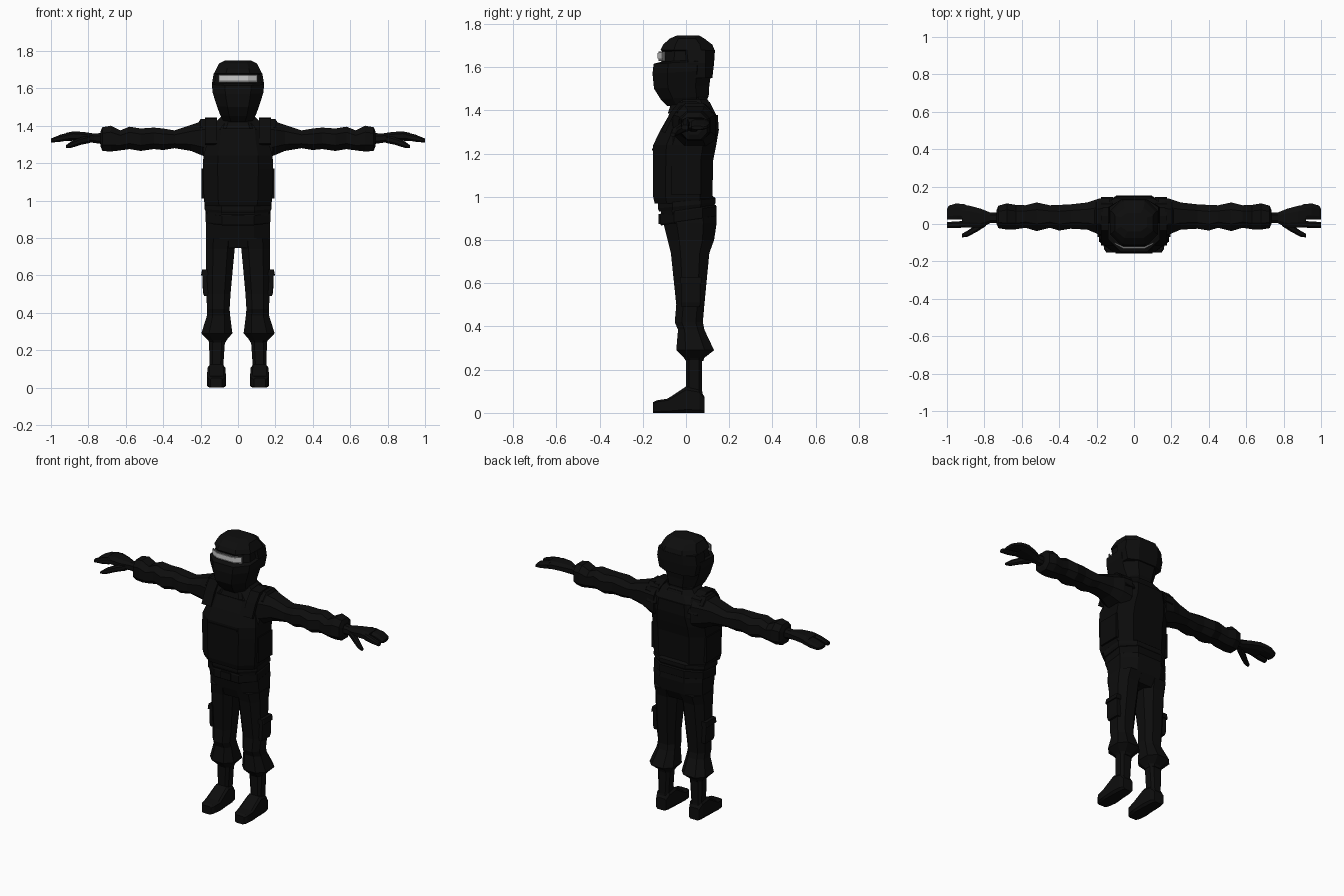
import bpy, bmesh, math
from mathutils import Vector, Matrix


def material(name, value):
    m = bpy.data.materials.new(name)
    m.diffuse_color = (value, value, value, 1)
    return m


CLOTH = material("black cloth", 0.0040)
VEST = material("vest black", 0.0033)
EYE = material("pale eye strip", 0.60)
RIM = material("grey eye rim", 0.16)


def finish(name, bm, mat, mirror=False):
    bmesh.ops.recalc_face_normals(bm, faces=bm.faces)
    me = bpy.data.meshes.new(name)
    bm.to_mesh(me)
    bm.free()
    me.materials.append(mat)
    ob = bpy.data.objects.new(name, me)
    bpy.context.collection.objects.link(ob)
    if mirror:
        ob.modifiers.new("mirror", 'MIRROR').use_mirror_merge = False
    return ob


def loft(name, rings, axis='z', chamfer=0.5, mat=CLOTH, mirror=False, tilt=0.0):
    """Join chamfered rectangles (position, a0, a1, b0, b1) along an axis.
    a and b are the two other axes in x, y, z order; tilt shears z by y."""
    bm = bmesh.new()
    k = 1 - chamfer
    unit = [(1, -k), (1, k), (k, 1), (-k, 1), (-1, k), (-1, -k), (-k, -1), (k, -1)]
    loops = []
    for p, a0, a1, b0, b1 in rings:
        loop = []
        for u, v in unit:
            a = (a0 + a1) / 2 + u * (a1 - a0) / 2
            b = (b0 + b1) / 2 + v * (b1 - b0) / 2
            co = {'x': (p, a, b), 'y': (a, p, b), 'z': (a, b, p + tilt * b)}[axis]
            loop.append(bm.verts.new(co))
        loops.append(loop)
    for lo, hi in zip(loops, loops[1:]):
        for i in range(8):
            j = (i + 1) % 8
            bm.faces.new((lo[i], lo[j], hi[j], hi[i]))
    bm.faces.new(loops[0])
    bm.faces.new(loops[-1])
    return finish(name, bm, mat, mirror)


def box(name, x, y, z, mat=CLOTH, mirror=False, rot=0.0):
    bm = bmesh.new()
    c = Vector(((x[0] + x[1]) / 2, (y[0] + y[1]) / 2, (z[0] + z[1]) / 2))
    s = Vector((x[1] - x[0], y[1] - y[0], z[1] - z[0]))
    bmesh.ops.create_cube(bm, size=1, matrix=Matrix.Translation(c)
                          @ Matrix.Rotation(rot, 4, 'X') @ Matrix.Diagonal(s).to_4x4())
    return finish(name, bm, mat, mirror)


def ribbon(name, path, width, thick, mat, mirror=False):
    """Flat strap following (y, z) points, with a centre x per point."""
    bm = bmesh.new()
    rows = []
    for i, (x, y, z) in enumerate(path):
        p, q = path[max(i - 1, 0)], path[min(i + 1, len(path) - 1)]
        t = Vector((0, q[1] - p[1], q[2] - p[2])).normalized()
        n = Vector((0, -t.z, t.y)) * thick
        c = Vector((x, y, z))
        w = Vector((width / 2, 0, 0))
        rows.append([bm.verts.new(v) for v in (c - w - n, c + w - n, c + w + n, c - w + n)])
    for a, b in zip(rows, rows[1:]):
        for i in range(4):
            j = (i + 1) % 4
            bm.faces.new((a[i], a[j], b[j], b[i]))
    bm.faces.new(rows[0])
    bm.faces.new(rows[-1])
    return finish(name, bm, mat, mirror)


# Torso and vest
loft("torso", [(0.90, -.165, .165, -.11, .12), (1.00, -.17, .17, -.13, .11),
               (1.20, -.18, .18, -.13, .12), (1.30, -.19, .19, -.10, .145),
               (1.38, -.18, .18, -.07, .14), (1.42, -.12, .12, -.06, .12),
               (1.45, -.09, .09, -.05, .10)], chamfer=.45)
loft("vest", [(.97, -.175, .175, -.145, .118), (1.0, -.182, .182, -.152, .122),
              (1.17, -.188, .188, -.152, .126), (1.24, -.185, .185, -.152, .14),
              (1.31, -.165, .165, -.118, .152), (1.38, -.155, .155, -.078, .147)],
     chamfer=.42, mat=VEST)
ribbon("shoulder_strap", [(.145, -.105, 1.30), (.145, -.068, 1.38), (.145, -.03, 1.43),
                          (.145, .04, 1.435), (.145, .10, 1.41), (.145, .135, 1.33)],
       .065, .010, VEST, True)
box("side_panel", (.17, .194), (-.07, .07), (1.01, 1.17), VEST, True)
box("chest_seam", (-.10, .10), (-.157, -.14), (1.215, 1.225), VEST)
loft("collar", [(1.385, -.125, .125, -.085, .13), (1.43, -.10, .10, -.07, .115),
                (1.44, -.09, .09, -.06, .11)])

# Belt and hips
loft("shirt_hem", [(.945, -.172, .172, -.125, .13), (.96, -.178, .178, -.13, .137),
                   (.98, -.178, .178, -.13, .137), (.995, -.168, .168, -.12, .12)], tilt=.1)
loft("belt", [(.885, -.168, .168, -.116, .136), (.893, -.173, .173, -.12, .142),
              (.935, -.173, .173, -.12, .142), (.943, -.168, .168, -.116, .136)],
     mat=VEST, tilt=.15)
box("buckle", (-.035, .035), (-.127, -.11), (.875, .92), VEST)
loft("hips", [(.745, -.165, .165, -.065, .10), (.80, -.17, .17, -.085, .13),
              (.88, -.172, .172, -.105, .142), (.92, -.17, .17, -.11, .14)])

# Trouser legs, pockets and boots
loft("trouser_leg", [(.24, .068, .152, .0, .08), (.255, .06, .162, -.01, .085),
                     (.29, .030, .196, -.045, .13), (.385, .042, .166, -.037, .085),
                     (.42, .045, .165, -.052, .078), (.50, .04, .170, -.045, .085),
                     (.74, .018, .172, -.07, .108), (.80, .01, .172, -.085, .13)],
     mirror=True)
loft("cargo_pocket", [(.49, .15, .182, -.02, .065), (.51, .15, .188, -.022, .067),
                      (.60, .15, .190, -.022, .067), (.60, .15, .198, -.028, .072),
                      (.63, .15, .192, -.028, .072)], chamfer=.15, mirror=True)
loft("boot_shaft", [(.02, .075, .157, .0, .085), (.10, .08, .152, .0, .075),
                    (.27, .068, .155, .0, .075)], chamfer=.4, mirror=True)
loft("boot_foot", [(-.152, .085, .148, .0, .05), (-.135, .072, .160, .0, .058),
                   (-.085, .064, .166, .0, .066), (.0, .068, .163, .0, .122),
                   (.06, .072, .16, .0, .11), (.086, .082, .15, .0, .075)],
     axis='y', chamfer=.25, mirror=True)

# Sleeves
loft("sleeve", [(.13, -.065, .14, 1.22, 1.43), (.19, -.055, .135, 1.24, 1.425),
                (.25, -.03, .115, 1.265, 1.405), (.34, -.025, .105, 1.28, 1.375),
                (.40, -.035, .102, 1.27, 1.385), (.45, -.02, .10, 1.275, 1.39),
                (.52, -.038, .115, 1.265, 1.385), (.58, -.02, .10, 1.275, 1.395),
                (.63, -.028, .102, 1.268, 1.375), (.68, -.03, .11, 1.262, 1.40),
                (.725, -.022, .098, 1.265, 1.392), (.735, .0, .075, 1.29, 1.37)],
     axis='x', mirror=True)
loft("shoulder_pad", [(.165, -.045, .125, 1.26, 1.435), (.20, -.04, .12, 1.27, 1.435),
                      (.21, -.03, .11, 1.28, 1.42)], axis='x', mat=VEST, mirror=True)

# Gloves
loft("palm", [(.71, .008, .062, 1.30, 1.362), (.77, .004, .062, 1.308, 1.358),
              (.82, -.02, .082, 1.315, 1.366), (.88, -.02, .098, 1.32, 1.37),
              (.92, -.016, .104, 1.318, 1.362)], axis='x', mirror=True)
loft("outer_fingers", [(.90, .022, .105, 1.322, 1.364), (.95, .024, .110, 1.316, 1.352),
                       (.99, .024, .098, 1.310, 1.335), (1.0, .025, .080, 1.312, 1.328)],
     axis='x', mirror=True)
loft("index_finger", [(.90, -.018, .016, 1.322, 1.362), (.95, -.022, .014, 1.314, 1.350),
                      (1.0, -.020, .010, 1.310, 1.332)], axis='x', mirror=True)
loft("thumb", [(.79, -.01, .035, 1.308, 1.35), (.84, -.042, .0, 1.298, 1.338),
               (.89, -.068, -.036, 1.282, 1.318), (.92, -.072, -.052, 1.28, 1.295)],
     axis='x', mirror=True)

# Head: inner skull, mask below the eyes, hood above them
loft("neck", [(1.37, -.085, .085, -.06, .10), (1.52, -.09, .09, -.08, .10)])
loft("skull", [(1.48, -.10, .10, -.09, .09), (1.60, -.13, .13, -.118, .115),
               (1.70, -.115, .115, -.105, .12)])
loft("face_mask", [(1.425, -.075, .075, -.085, .085), (1.46, -.095, .095, -.118, .105),
                   (1.51, -.113, .113, -.148, .108), (1.58, -.135, .135, -.155, .118),
                   (1.625, -.14, .14, -.150, .122), (1.632, -.128, .128, -.118, .115)],
     tilt=.06)
loft("hood", [(1.672, -.112, .112, -.108, .122), (1.68, -.128, .128, -.118, .132),
              (1.705, -.116, .116, -.106, .122), (1.733, -.102, .102, -.075, .085),
              (1.748, -.07, .07, -.04, .06)])
loft("hood_back", [(1.55, -.125, .125, .0, .122), (1.62, -.14, .14, -.03, .130),
                   (1.68, -.13, .13, -.04, .134)])


# Eye strip wrapped around the face opening
def eye_band(name, half, z0, z1, y, mat):
    bm = bmesh.new()
    xs = [-half, -half * .55, half * .55, half]
    ys = [y + .022, y, y, y + .022]
    cols = [[bm.verts.new((px, py + dy, pz)) for dy, pz in
             ((0, z0), (0, z1), (.008, z1), (.008, z0))] for px, py in zip(xs, ys)]
    for a, b in zip(cols, cols[1:]):
        for i in range(4):
            bm.faces.new((a[i], a[(i + 1) % 4], b[(i + 1) % 4], b[i]))
    bm.faces.new(cols[0])
    bm.faces.new(cols[-1])
    finish(name, bm, mat)


eye_band("eye_rim", .104, 1.630, 1.674, -.128, RIM)
eye_band("eye_strip", .098, 1.641, 1.667, -.132, EYE)
